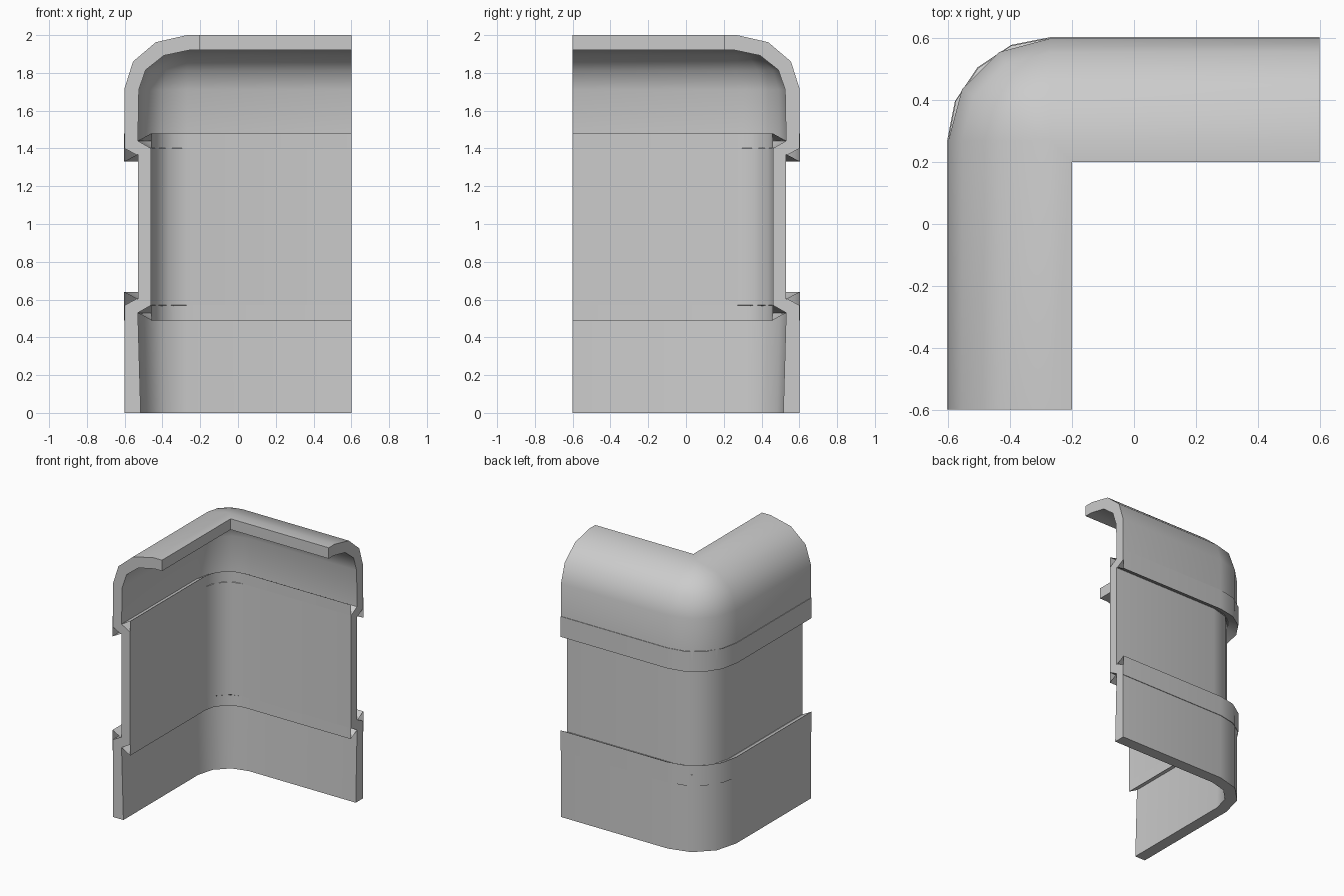
import bpy, bmesh, math
from mathutils import Vector

if "Cube" in bpy.data.objects:
    bpy.data.objects.remove(bpy.data.objects["Cube"])

R = 0.33  # outer corner radius


def path_points(d, segs=3, r=R):
    """L-shaped path with a rounded corner, offset inwards by d."""
    rad = max(r - d, 0.0)
    k = max(r, d)
    cx, cy = -0.6 + k, 0.6 - k
    pts = [(-0.6 + d, -0.6)]
    for i in range(segs + 1):
        a = math.pi - i * math.pi / 2 / segs
        pts.append((cx + rad * math.cos(a), cy + rad * math.sin(a)))
    pts.append((0.6, 0.6 - d))
    return pts


def sweep(name, profile, segs=3, r=R, closed=True, ends=None):
    """Sweep (offset, z) points round the corner; ends are profile index lists."""
    bm = bmesh.new()
    rows = [[bm.verts.new((x, y, z)) for x, y in path_points(d, segs, r)]
            for d, z in profile]
    n = len(rows)
    for i in range(n if closed else n - 1):
        a, b = rows[i], rows[(i + 1) % n]
        for j in range(len(a) - 1):
            bm.faces.new((a[j], a[j + 1], b[j + 1], b[j]))
    for loop in ends or []:
        bm.faces.new([rows[i][0] for i in loop])
        bm.faces.new([rows[i][-1] for i in reversed(loop)])
    bmesh.ops.remove_doubles(bm, verts=bm.verts, dist=1e-4)
    bmesh.ops.recalc_face_normals(bm, faces=bm.faces)
    me = bpy.data.meshes.new(name)
    bm.to_mesh(me)
    bm.free()
    ob = bpy.data.objects.new(name, me)
    bpy.context.collection.objects.link(ob)
    bpy.context.view_layer.objects.active = ob
    ob.select_set(True)
    bpy.ops.object.shade_smooth_by_angle(angle=math.radians(35))
    ob.select_set(False)
    return ob


# Upper wall curling over into the rounded top
arc = [math.radians(a) for a in (0, 30, 60, 90)]
outer = [(0.33 - 0.33 * math.cos(a), 1.72 + 0.28 * math.sin(a)) for a in arc]
inner = [(0.34 - 0.265 * math.cos(a), 1.71 + 0.21 * math.sin(a)) for a in arc]
cap = [(0, 1.40)] + outer + [(0.4, 2.0), (0.4, 1.92)] + inner[::-1] + [
    (0.07, 1.44), (0.14, 1.40), (0.065, 1.365)]
sweep("rounded_top", cap, ends=[range(len(cap))])

# Lower wall
low = [(0, 0), (0, 0.57), (0.065, 0.605), (0.14, 0.57), (0.07, 0.53), (0.085, 0)]
sweep("lower_wall", low, ends=[range(len(low))])

# Recessed middle panel
panel = [(0.07, 0.60), (0.07, 1.37), (0.14, 1.40), (0.14, 0.57)]
sweep("recessed_panel", panel, ends=[range(4)])

# Raised lips on the outside and ledges on the inside, mirrored about mid height
for name, s in (("upper", 1), ("lower", -1)):
    def zz(z):
        return 0.985 + s * (z - 0.985)
    lip = [(0.0, zz(1.48)), (-0.004, zz(1.48)), (-0.004, zz(1.33)), (0.07, zz(1.37))]
    sweep(name + "_outer_lip", lip, segs=4, closed=False)
    ledge = [(0.14, zz(1.40)), (0.141, zz(1.48)), (0.07, zz(1.44))]
    sweep(name + "_inner_ledge", ledge, segs=4, closed=False)
